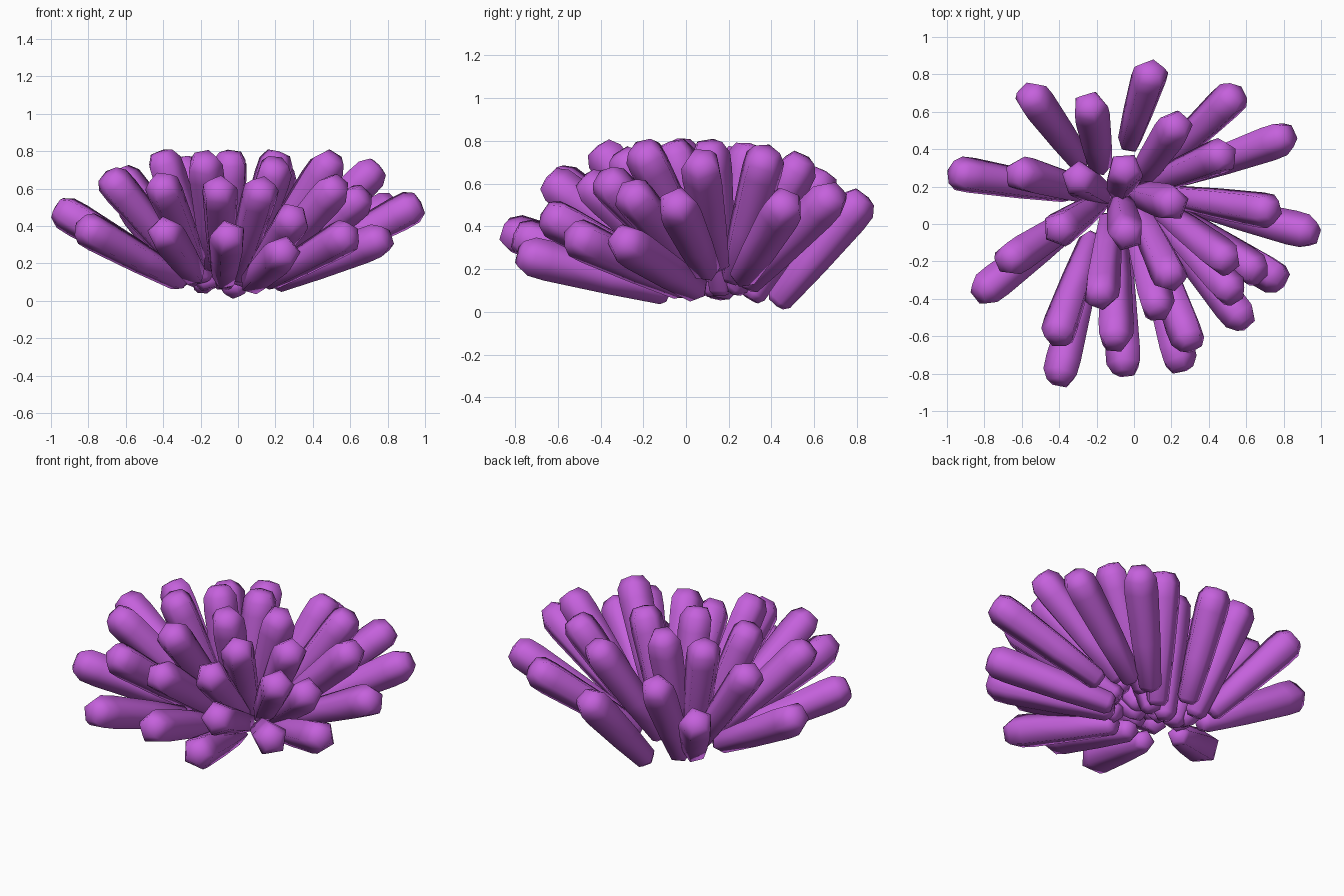
import bpy, bmesh, math, random
from mathutils import Vector

if "Cube" in bpy.data.objects:
    bpy.data.objects.remove(bpy.data.objects["Cube"])

random.seed(4)
mat = bpy.data.materials.new("orchid purple")
mat.diffuse_color = (0.56, 0.12, 0.72, 1)
mat.use_nodes = True
mat.node_tree.nodes["Principled BSDF"].inputs["Base Color"].default_value = mat.diffuse_color

LENGTH = 0.74
# profile along a finger: (fraction of length, radius)
PROFILE = [(0, 0.045), (0.04, 0.066), (0.4, 0.085), (0.82, 0.1), (0.93, 0.097), (1.0, 0.065)]
SIDES = 5

# finger tips, ring by ring
TIPS = [
    # upright middle
    (0.20, 0.11, 0.79), (-0.05, 0.28, 0.78), (-0.29, 0.24, 0.76), (-0.40, -0.03, 0.79),
    (-0.04, -0.05, 0.79), (-0.18, -0.39, 0.77), (0.20, -0.29, 0.74), (0.50, -0.20, 0.77),
    (0.48, 0.37, 0.75), (0.23, 0.53, 0.72),
    # leaning ring
    (0.73, 0.07, 0.72), (0.82, 0.47, 0.52), (0.54, 0.69, 0.56), (-0.62, 0.27, 0.69),
    (-0.68, -0.20, 0.67), (-0.41, -0.60, 0.64), (-0.10, -0.63, 0.62), (0.13, -0.46, 0.62),
    (0.53, -0.37, 0.63), (0.66, -0.26, 0.57), (0.30, -0.64, 0.46),
    # low outer ring
    (0.95, -0.05, 0.52), (-0.95, 0.27, 0.50), (-0.82, -0.37, 0.40), (-0.40, -0.83, 0.38),
    (-0.05, -0.78, 0.36), (0.25, -0.76, 0.27), (0.59, -0.52, 0.36), (0.78, -0.30, 0.34),
]
fingers = []
for t in TIPS:
    tip = Vector(t)
    # point the finger fans out from, shifted a little to its own side
    shift = max(-0.08, min(0.08, 0.25 * tip.x))
    root = Vector((-0.07 + shift, 0.16 + 0.25 * shift, 0.02))
    out = Vector((tip.x - root.x, tip.y - root.y, 0)).normalized()
    tip += out * 0.018
    d = tip - root
    fingers.append((root + d * max(0.06, 1 - LENGTH / d.length), tip))
# back fingers start lower and further out
fingers += [(Vector((-0.03, 0.42, 0.04)), Vector((0.10, 0.83, 0.54))),
            (Vector((-0.18, 0.30, 0.06)), Vector((-0.24, 0.65, 0.65))),
            (Vector((-0.28, 0.32, 0.11)), Vector((-0.57, 0.71, 0.53)))]


def finger(base, tip, index):
    bm = bmesh.new()
    axis = tip - base
    length = axis.length
    roll = random.uniform(0, math.tau)
    rings = []
    for t, r in PROFILE:
        ring = []
        for k in range(SIDES):
            a = roll + math.tau * k / SIDES
            ring.append(bm.verts.new((r * math.cos(a), r * math.sin(a), t * length)))
        rings.append(ring)
    for lo, hi in zip(rings, rings[1:]):
        for k in range(SIDES):
            j = (k + 1) % SIDES
            bm.faces.new((lo[k], lo[j], hi[j], hi[k]))
    bm.faces.new(rings[0][::-1])
    # slightly domed cap
    top = bm.verts.new((0, 0, length + 0.01))
    for k in range(SIDES):
        bm.faces.new((rings[-1][k], rings[-1][(k + 1) % SIDES], top))
    mesh = bpy.data.meshes.new("coral_finger")
    bm.to_mesh(mesh)
    bm.free()
    mesh.materials.append(mat)
    ob = bpy.data.objects.new(f"coral_finger_{index:02d}", mesh)
    ob.location = base
    ob.rotation_euler = axis.to_track_quat('Z', 'Y').to_euler()
    bpy.context.collection.objects.link(ob)
    ob.select_set(True)
    bpy.context.view_layer.objects.active = ob


for i, (b, t) in enumerate(fingers):
    finger(b, t, i + 1)
bpy.ops.object.shade_smooth_by_angle(angle=math.radians(75))
